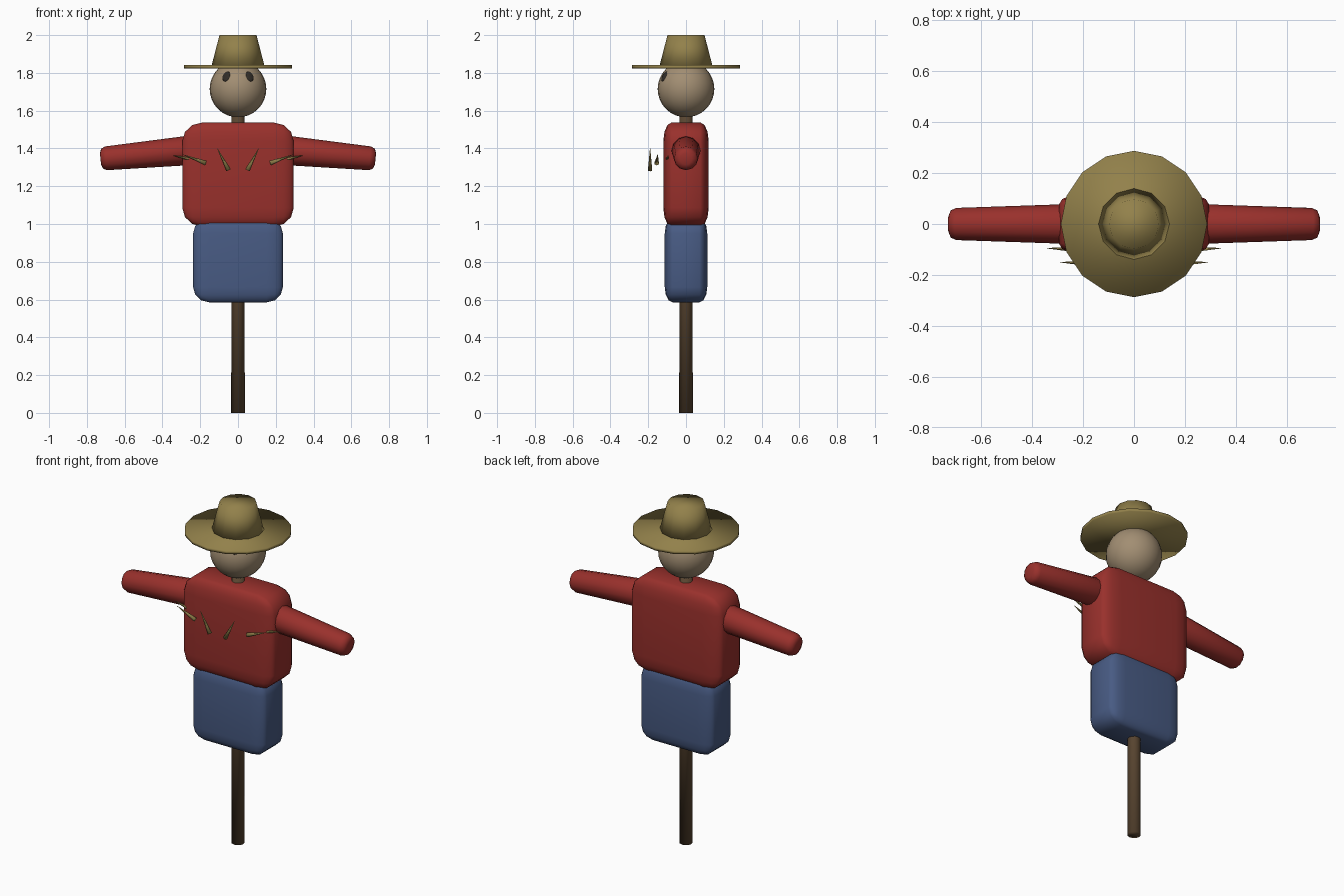
import bpy
from math import radians
from mathutils import Vector

if "Cube" in bpy.data.objects:
    bpy.data.objects.remove(bpy.data.objects["Cube"])


def material(name, rgb):
    m = bpy.data.materials.new(name)
    m.diffuse_color = (*rgb, 1)
    m.use_nodes = True
    m.node_tree.nodes["Principled BSDF"].inputs["Base Color"].default_value = m.diffuse_color
    return m


WOOD = material("wood", (0.10, 0.06, 0.03))
RED = material("red_cloth", (0.32, 0.03, 0.025))
BLUE = material("blue_cloth", (0.065, 0.105, 0.23))
SACK = material("sackcloth", (0.36, 0.27, 0.17))
STRAW = material("straw", (0.29, 0.22, 0.07))
DARK = material("dark", (0.03, 0.025, 0.02))


def finish(name, mat, bevel=0, segments=2):
    ob = bpy.context.object
    ob.name = name
    ob.data.materials.append(mat)
    if bevel:
        mod = ob.modifiers.new("bevel", "BEVEL")
        mod.width = bevel
        mod.segments = segments
        mod.limit_method = "ANGLE"
        mod.angle_limit = radians(50)
    bpy.ops.object.shade_smooth()
    return ob


def cone(name, a, b, r1, r2, sides, mat, bevel=0):
    """Tapered round bar from point a to point b."""
    a, b = Vector(a), Vector(b)
    bpy.ops.mesh.primitive_cone_add(vertices=sides, radius1=r1, radius2=r2,
                                    depth=(b - a).length, location=(a + b) / 2,
                                    rotation=(b - a).to_track_quat("Z", "Y").to_euler())
    return finish(name, mat, bevel)


def padded_box(name, size, z, mat):
    """Box rounded in unit space, so the rounding stretches with its scale."""
    bpy.ops.mesh.primitive_cube_add(size=1, location=(0, 0, z))
    ob = finish(name, mat, 0.18, 3)
    ob.scale = size


# pole
cone("pole", (0, 0, 0), (0, 0, 1.62), 0.036, 0.034, 12, WOOD)

# stuffed clothes
padded_box("trousers", (0.475, 0.225, 0.445), 0.808, BLUE)
padded_box("shirt", (0.59, 0.24, 0.55), 1.262, RED)

# head
bpy.ops.mesh.primitive_uv_sphere_add(segments=24, ring_count=16, radius=0.15,
                                     location=(0, 0, 1.715))
finish("head", SACK)

# hat
cone("hat_brim", (0, 0, 1.823), (0, 0, 1.841), 0.287, 0.287, 16, STRAW)
cone("hat_crown", (0, 0, 1.83), (0, 0, 2.0), 0.142, 0.098, 12, STRAW)

# arms, eyes and chest straw, both sides
straws = [((0.05, -0.19, 1.285), (0.11, -0.19, 1.40)),
          ((0.17, -0.155, 1.322), (0.29, -0.15, 1.367)),
          ((0.225, -0.10, 1.338), (0.342, -0.095, 1.362))]
for s, side in ((-1, "left"), (1, "right")):
    cone(side + "_arm", (s * 0.2, 0, 1.395), (s * 0.728, 0, 1.345),
         0.08, 0.062, 12, RED, 0.03)
    bpy.ops.mesh.primitive_uv_sphere_add(segments=12, ring_count=8, radius=1)
    eye = finish(side + "_eye", DARK)
    d = Vector((s * 0.42, -0.78, 0.45)).normalized()
    eye.location = Vector((0, 0, 1.715)) + d * 0.146
    eye.rotation_euler = d.to_track_quat("Z", "Y").to_euler()
    eye.scale = (0.022, 0.03, 0.007)
    for i, (a, b) in enumerate(straws):
        cone(f"{side}_straw_{i + 1}", (s * a[0], a[1], a[2]),
             (s * b[0], b[1], b[2]), 0.013, 0.001, 6, STRAW)
